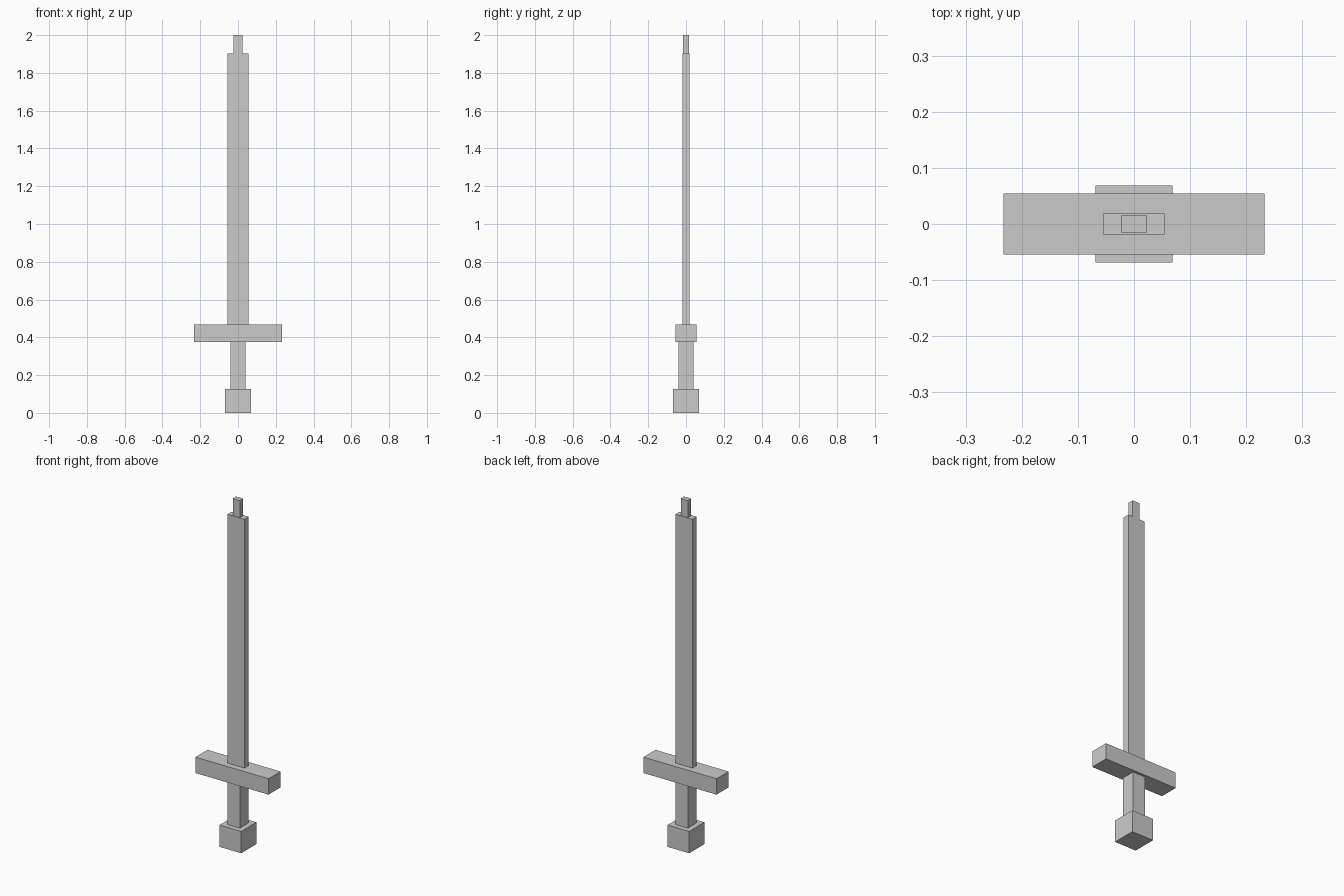
import bpy

if "Cube" in bpy.data.objects:
    bpy.data.objects.remove(bpy.data.objects["Cube"])


def box(name, half_x, half_y, z0, z1):
    """Flat-faced box centred on the vertical axis, from z0 to z1."""
    bpy.ops.mesh.primitive_cube_add(size=1, location=(0, 0, (z0 + z1) / 2))
    obj = bpy.context.object
    obj.name = name
    obj.scale = (half_x * 2, half_y * 2, z1 - z0)
    bpy.ops.object.transform_apply(location=False, rotation=False, scale=True)
    return obj


# Sword standing on its pommel, stacked from bottom to top
box("pommel", 0.069, 0.069, 0.0, 0.126)
box("grip", 0.04, 0.04, 0.126, 0.376)
box("crossguard", 0.233, 0.0545, 0.376, 0.468)
box("blade", 0.0543, 0.019, 0.468, 1.902)
box("blade_tip", 0.0225, 0.0155, 1.902, 2.0)
